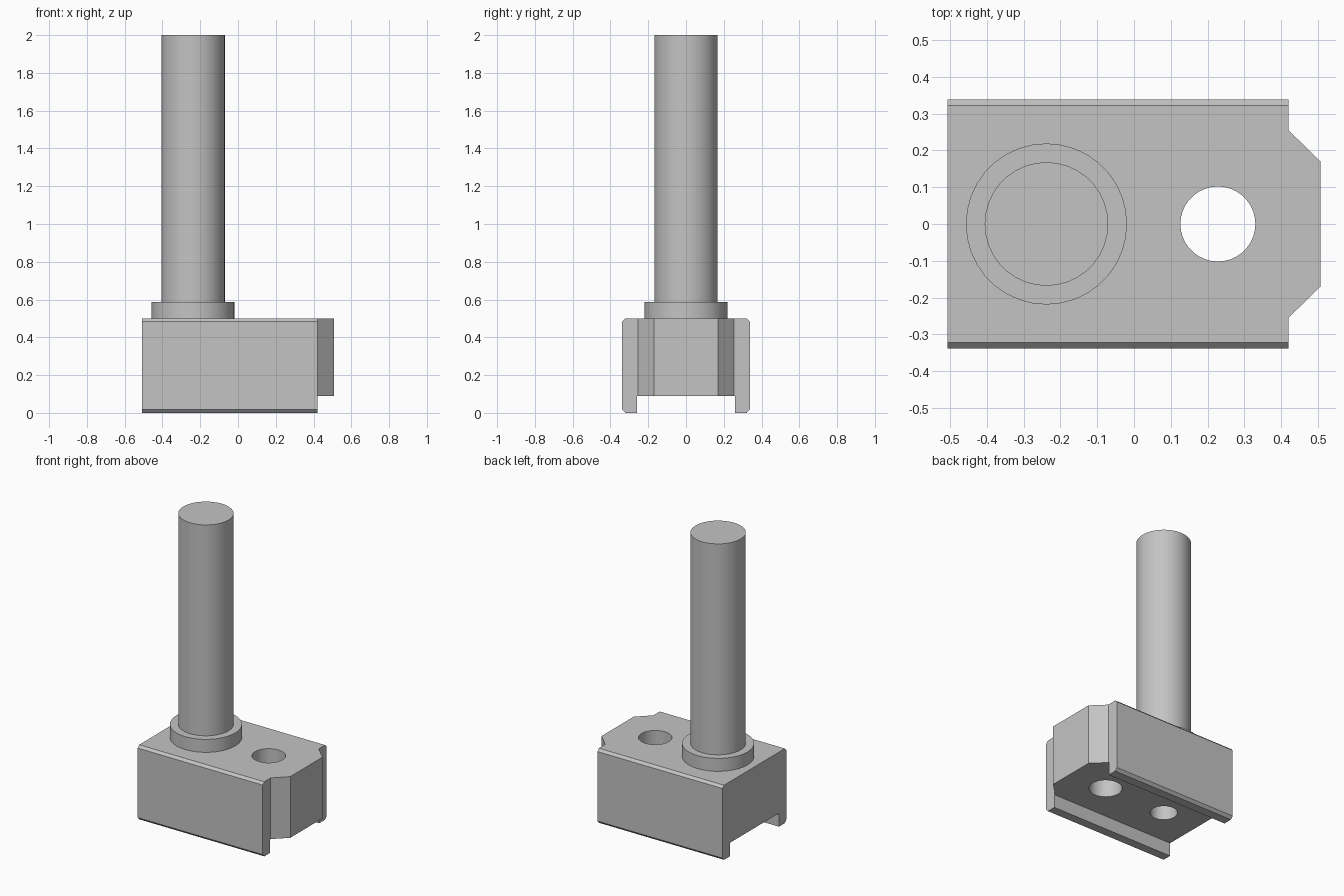
import bpy
import bmesh
from math import pi, radians
from mathutils import Vector

if "Cube" in bpy.data.objects:
    bpy.data.objects.remove(bpy.data.objects["Cube"])

steel = bpy.data.materials.new("plain grey steel")
steel.use_nodes = True
GREY = (0.55, 0.55, 0.55, 1)
steel.diffuse_color = GREY
steel.node_tree.nodes["Principled BSDF"].inputs["Base Color"].default_value = GREY

SEGMENTS = 36
TOP = 0.5        # top of the block
ROOF = 0.09      # ceiling of the channel
STEP = 0.42      # where the side walls end
POST_X = -0.238
HOLE_X = 0.228


def finish(bm, name):
    bmesh.ops.recalc_face_normals(bm, faces=bm.faces)
    mesh = bpy.data.meshes.new(name)
    bm.to_mesh(mesh)
    bm.free()
    mesh.materials.append(steel)
    obj = bpy.data.objects.new(name, mesh)
    bpy.context.collection.objects.link(obj)
    return obj


def prism(name, points, direction):
    """Extrude a flat outline into a solid."""
    bm = bmesh.new()
    face = bm.faces.new([bm.verts.new(p) for p in points])
    new = bmesh.ops.extrude_face_region(bm, geom=[face])["geom"]
    verts = [v for v in new if isinstance(v, bmesh.types.BMVert)]
    bmesh.ops.translate(bm, verts=verts, vec=Vector(direction))
    # put the starting face back if the extrusion consumed it
    if any(e.is_boundary for e in bm.edges):
        bmesh.ops.holes_fill(bm, edges=[e for e in bm.edges if e.is_boundary])
    return finish(bm, name)


def lathe(name, profile, x):
    """Revolve (radius, z) points about a vertical axis."""
    bm = bmesh.new()
    verts = [bm.verts.new((x + r, 0, z)) for r, z in profile]
    edges = [bm.edges.new(pair) for pair in zip(verts, verts[1:])]
    bmesh.ops.spin(bm, geom=verts + edges, cent=(x, 0, 0), axis=(0, 0, 1),
                   angle=2 * pi, steps=SEGMENTS)
    bmesh.ops.remove_doubles(bm, verts=bm.verts, dist=0.0005)
    return finish(bm, name)


def combine(target, other, operation):
    mod = target.modifiers.new(operation.title(), "BOOLEAN")
    mod.operation = operation
    mod.solver = "EXACT"
    mod.object = other
    bpy.context.view_layer.objects.active = target
    bpy.ops.object.modifier_apply(modifier=mod.name)
    bpy.data.objects.remove(other)


def smooth(obj):
    bpy.ops.object.select_all(action="DESELECT")
    obj.select_set(True)
    bpy.context.view_layer.objects.active = obj
    bpy.ops.object.shade_smooth_by_angle(angle=radians(30))


# Block: channel section with chamfered outer corners
half = [(0.26, ROOF), (0.26, 0), (0.321, 0), (0.338, 0.018),
        (0.338, TOP - 0.016), (0.322, TOP)]
section = half + [(-y, z) for y, z in reversed(half)]
block = prism("block", [(-0.507, y, z) for y, z in section],
              (STEP + 0.507, 0, 0))

# Nose: tapered end between the side walls
side = [(STEP - 0.05, 0.255), (STEP, 0.255), (0.507, 0.17)]
outline = side + [(x, -y) for x, y in reversed(side)]
nose = prism("nose", [(x, y, ROOF) for x, y in outline], (0, 0, TOP - ROOF))
combine(block, nose, "UNION")

# Bolt hole and the hole beneath the post
for x, radius in ((HOLE_X, 0.102), (POST_X, 0.084)):
    cutter = lathe("hole_cutter", [(0, -0.1), (radius, -0.1),
                                   (radius, 0.7), (0, 0.7)], x)
    combine(block, cutter, "DIFFERENCE")
smooth(block)

# Post with its collar; its base closes the hole below
post = lathe("post_with_collar", [(0, TOP), (0.219, TOP), (0.219, 0.587),
                                  (0.168, 0.587), (0.168, 2), (0, 2)], POST_X)
smooth(post)
